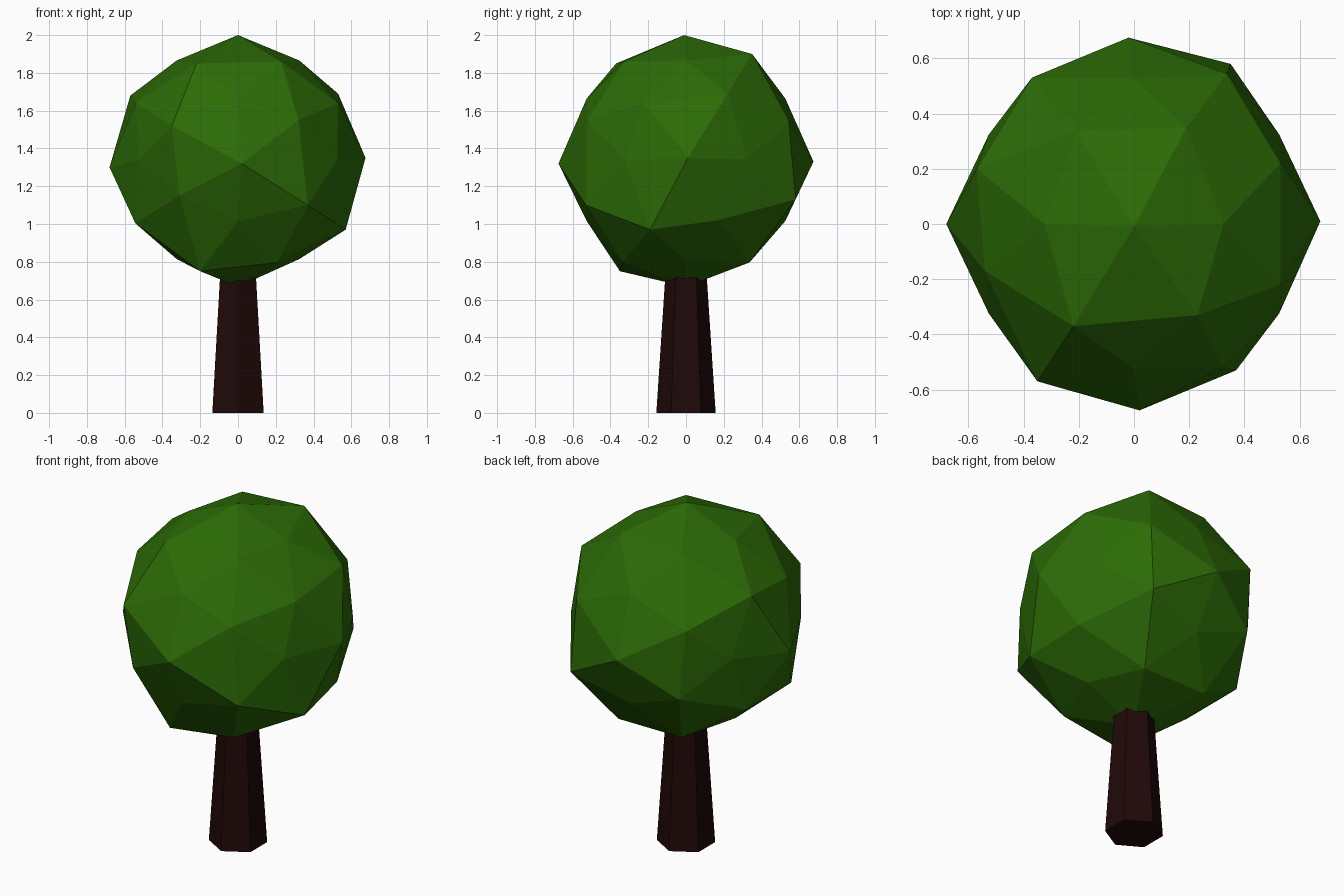
import bpy, bmesh
from mathutils import Vector

if "Cube" in bpy.data.objects:
    bpy.data.objects.remove(bpy.data.objects["Cube"])


def material(name, rgb):
    mat = bpy.data.materials.new(name)
    mat.diffuse_color = (*rgb, 1.0)
    mat.use_nodes = True
    mat.node_tree.nodes["Principled BSDF"].inputs["Base Color"].default_value = mat.diffuse_color
    return mat


def add_object(name, bm, mat):
    bmesh.ops.recalc_face_normals(bm, faces=bm.faces[:])
    mesh = bpy.data.meshes.new(name)
    bm.to_mesh(mesh)
    bm.free()
    mesh.materials.append(mat)
    obj = bpy.data.objects.new(name, mesh)
    bpy.context.collection.objects.link(obj)
    return obj


leaf_green = material("leaf green", (0.025, 0.147, 0.002))
bark_brown = material("bark brown", (0.014, 0.0025, 0.0025))

# Trunk: tapered hexagonal post, its top hidden inside the crown
TRUNK_HEIGHT = 0.78
bm = bmesh.new()
bmesh.ops.create_cone(bm, cap_ends=True, segments=6, radius1=0.157,
                      radius2=0.106, depth=TRUNK_HEIGHT)
bmesh.ops.translate(bm, verts=bm.verts[:], vec=(0, 0, TRUNK_HEIGHT / 2))
add_object("trunk", bm, bark_brown)

# Crown: icosahedron standing on an edge, each face split in four
CROWN_CENTRE = Vector((0, 0, 1.34))
bm = bmesh.new()
for s in (-1, 1):
    for t in (-1, 1):
        a, b = 0.324 * s, 0.526 * t
        for co in ((a, 0, b), (b, a, 0), (0, b, a)):
            bm.verts.new(co)
bmesh.ops.convex_hull(bm, input=bm.verts[:])
bmesh.ops.subdivide_edges(bm, edges=bm.edges[:], cuts=1, use_grid_fill=True)
# Mid-edge points start closer to the centre than the corners; push them out
middles = [v for v in bm.verts if v.co.length < 0.58]
for v in middles:
    v.co = v.co.normalized() * 0.672

# Small uneven bumps: nearest mid-edge point moves to each position
bumps = [
    (0.19, 0.35, 0.56), (0.23, -0.33, 0.52), (-0.22, -0.37, 0.51),
    (-0.20, -0.35, -0.59), (0.57, -0.19, -0.37), (0.53, 0.17, -0.32),
    (0.35, 0.58, -0.21), (0.37, -0.53, -0.24), (0.53, 0.22, 0.35),
    (0.53, -0.22, 0.30), (0.32, -0.52, 0.21), (-0.35, -0.57, 0.18),
    (-0.31, -0.54, -0.19), (-0.57, 0.20, 0.34), (-0.54, -0.17, 0.30),
    (-0.68, 0, -0.04), (0.675, 0.01, 0.01), (-0.02, 0.675, -0.01),
    (0.02, -0.675, -0.02), (0, -0.01, 0.66), (-0.37, 0.53, 0.20),
]
for co in map(Vector, bumps):
    min(middles, key=lambda v: (v.co - co).length).co = co
bmesh.ops.triangulate(bm, faces=bm.faces[:])
bmesh.ops.translate(bm, verts=bm.verts[:], vec=CROWN_CENTRE)
add_object("crown", bm, leaf_green)
